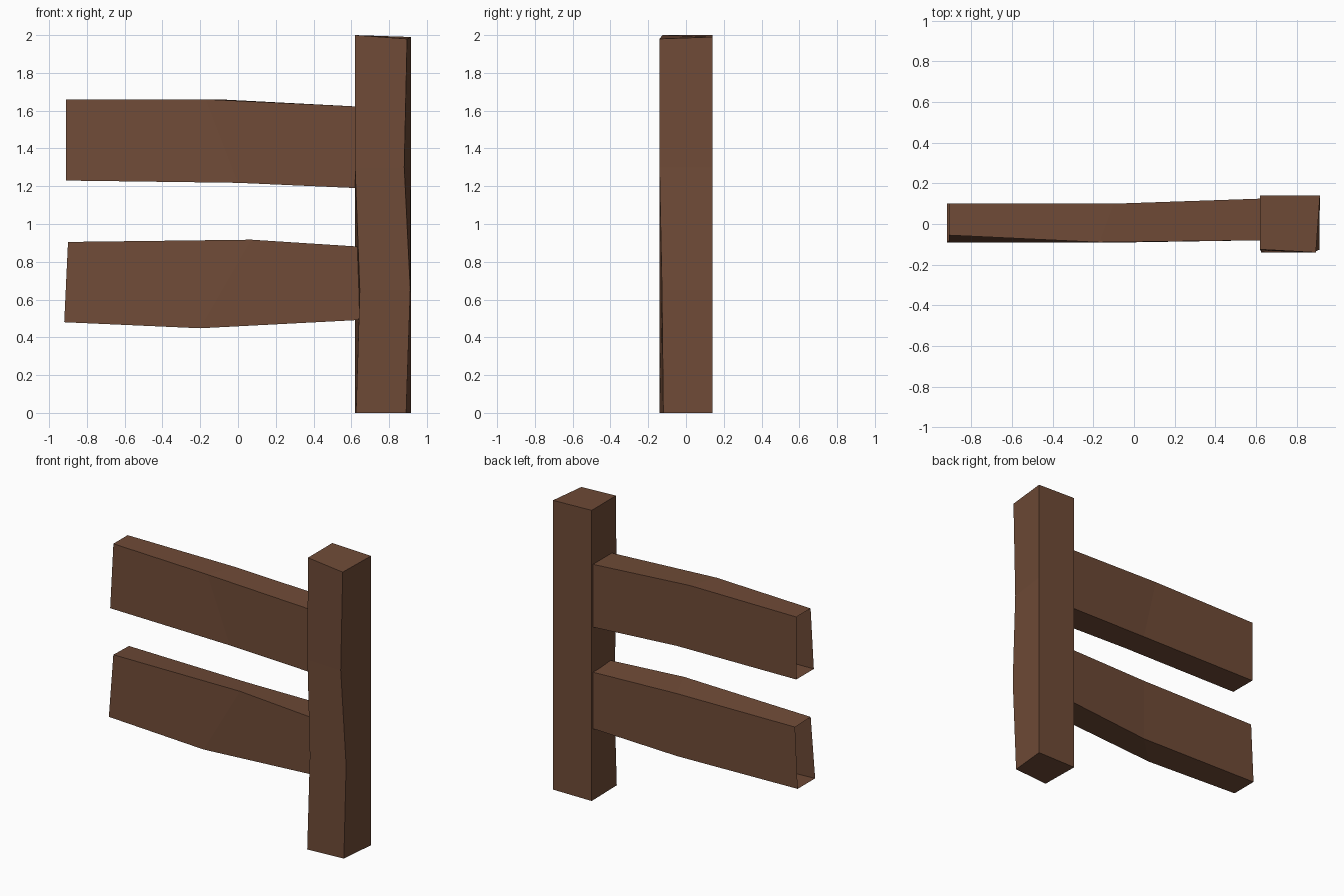
import bpy

wood = bpy.data.materials.new("wood")
wood.diffuse_color = (0.16, 0.07, 0.038, 1)


def loft(name, rings, capped):
    """Skin four-cornered rings into a hewn beam."""
    verts = [v for ring in rings for v in ring]
    faces = []
    for r in range(len(rings) - 1):
        for i in range(4):
            a, b = r * 4 + i, r * 4 + (i + 1) % 4
            faces.append((a, b, b + 4, a + 4))
    if capped:
        n = len(verts)
        faces += [(3, 2, 1, 0), (n - 4, n - 3, n - 2, n - 1)]
    mesh = bpy.data.meshes.new(name)
    mesh.from_pydata(verts, [], faces)
    mesh.materials.append(wood)
    obj = bpy.data.objects.new(name, mesh)
    bpy.context.collection.objects.link(obj)
    return obj


# Post: rings run upward, corners front left, front right, back right, back left
loft("post", [
    [(0.625, -0.14, 0), (0.89, -0.12, 0), (0.915, 0.14, 0), (0.62, 0.14, 0)],
    [(0.645, -0.14, 0.65), (0.912, -0.127, 0.65), (0.915, 0.14, 0.65), (0.62, 0.14, 0.65)],
    [(0.62, -0.13, 1.3), (0.88, -0.14, 1.3), (0.915, 0.14, 1.3), (0.62, 0.14, 1.3)],
    [(0.62, -0.125, 2.0), (0.895, -0.14, 1.98), (0.915, 0.14, 1.99), (0.62, 0.14, 2.0)],
], True)

# Rails: rings run left to right, corners bottom front, bottom back, top back, top front
loft("upper_rail", [
    [(-0.91, -0.09, 1.23), (-0.91, 0.10, 1.23), (-0.91, 0.10, 1.66), (-0.91, -0.055, 1.66)],
    [(0.0, -0.09, 1.218), (0.0, 0.10, 1.218), (-0.10, 0.10, 1.66), (-0.17, -0.09, 1.66)],
    [(0.63, -0.08, 1.19), (0.63, 0.125, 1.19), (0.63, 0.125, 1.622), (0.63, -0.08, 1.622)],
], False)
loft("lower_rail", [
    [(-0.92, -0.09, 0.48), (-0.92, 0.10, 0.48), (-0.90, 0.10, 0.90), (-0.90, -0.07, 0.905)],
    [(-0.20, -0.09, 0.448), (0.0, 0.10, 0.46), (0.0, 0.10, 0.89), (0.07, -0.08, 0.917)],
    [(0.645, -0.08, 0.492), (0.63, 0.125, 0.492), (0.63, 0.125, 0.88), (0.645, -0.08, 0.88)],
], False)
